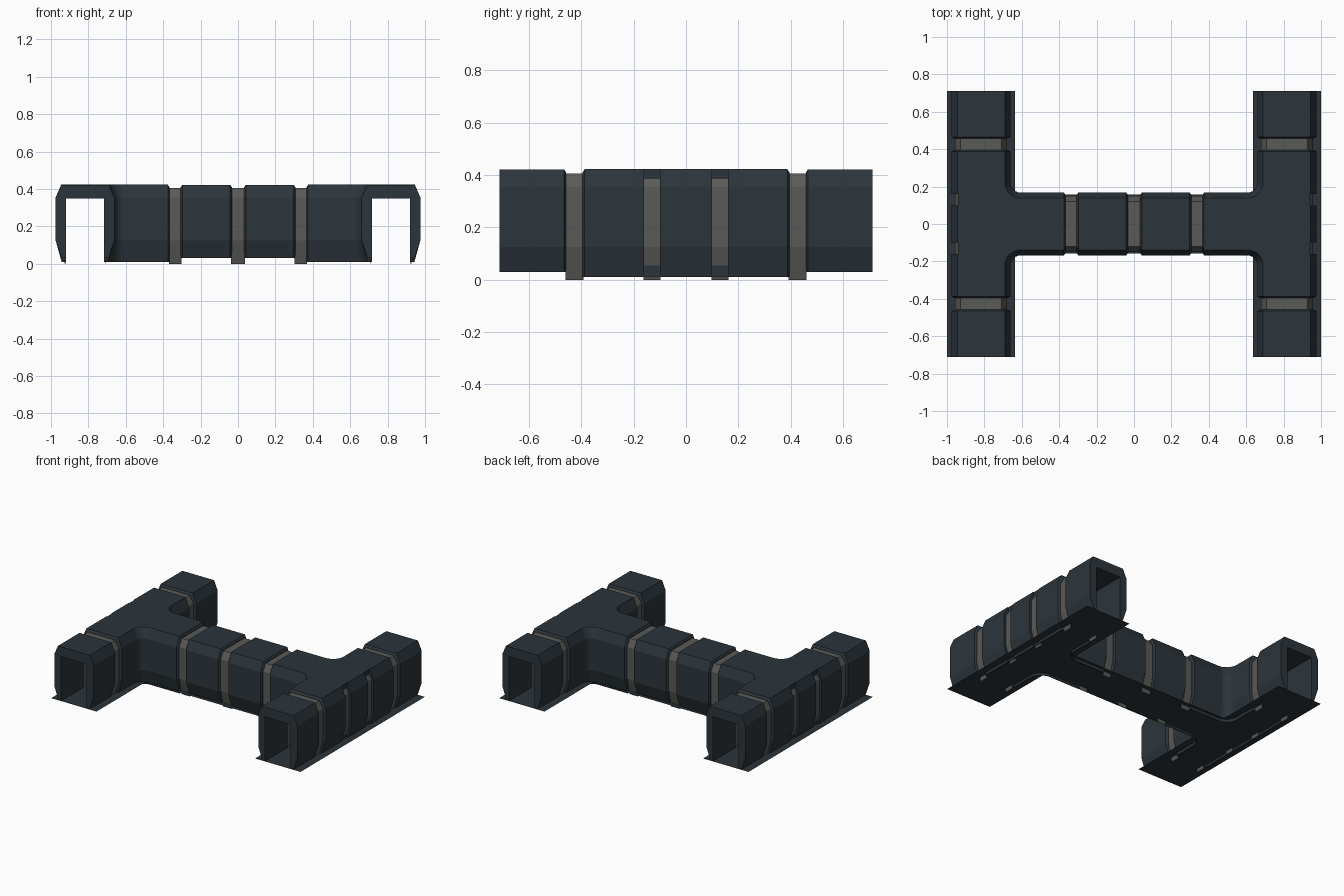
import bpy, bmesh, math

if "Cube" in bpy.data.objects:
    bpy.data.objects.remove(bpy.data.objects["Cube"])

CX = 0.818             # centre line of the side tunnels
HA, HC = 0.157, 0.168  # half widths: side tunnel, cross tunnel


def material(name, rgb):
    m = bpy.data.materials.new(name)
    m.diffuse_color = (*rgb, 1)
    m.use_nodes = True
    m.node_tree.nodes["Principled BSDF"].inputs["Base Color"].default_value = m.diffuse_color
    return m


HULL = material("dark slate hull", (0.025, 0.035, 0.044))
GREY = material("grey rib", (0.100, 0.100, 0.097))


def make(name, sections, mat, mirror=""):
    """Loft equal-length closed sections, cap the ends, mirror over the given world axes."""
    bm = bmesh.new()
    loops = [[bm.verts.new(p) for p in s] for s in sections]
    n = len(loops[0])
    for a, b in zip(loops, loops[1:]):
        for i in range(n):
            j = (i + 1) % n
            bm.faces.new((a[i], a[j], b[j], b[i]))
    bm.faces.new(loops[0])
    if len(loops) > 1:
        bm.faces.new(loops[-1])
    bmesh.ops.recalc_face_normals(bm, faces=bm.faces)
    me = bpy.data.meshes.new(name)
    bm.to_mesh(me)
    bm.free()
    me.materials.append(mat)
    ob = bpy.data.objects.new(name, me)
    bpy.context.collection.objects.link(ob)
    for ax in mirror:
        m = ob.modifiers.new("mirror " + ax, 'MIRROR')
        m.use_axis = [ax == a for a in "XYZ"]
        m.use_mirror_merge = False
    return ob


def half_outer(h, zb, inset=0.0):
    """Right half of the outer tunnel outline, bottom to top."""
    h -= inset
    return [(h - 0.032, zb), (h, 0.125), (h, 0.355), (h - 0.03, 0.422 - inset)]


def full(half):
    return half + [(-u, z) for u, z in reversed(half)]


def shell(h, zb, inset=0.0):
    """Chamfered arch with a square hole."""
    w = h - 0.055
    return full(half_outer(h, zb, inset)) + [(-w, zb), (-w, 0.35), (w, 0.35), (w, zb)]


def rib(h):
    """Arch sitting lower than the hull, with feet reaching the ground."""
    inner = [(h - 0.05, 0.0), (h - 0.048, 0.125), (h - 0.048, 0.34), (h - 0.062, 0.358)]
    return full(half_outer(h, 0.0, 0.017)) + full(inner)[::-1]


def place(profile, axis, t):
    return [(CX + u, t, z) if axis == 'Y' else (t, u, z) for u, z in profile]


def segment(name, axis, zb, ts, insets, mirror):
    h = HA if axis == 'Y' else HC
    make(name, [place(shell(h, zb, i), axis, t) for t, i in zip(ts, insets)], HULL, mirror)


# Straight hull segments with chamfered ends
segment("tunnel_end", 'Y', 0.03, (0.458, 0.466, 0.712), (0.012, 0, 0), "XY")
segment("cross_segment", 'X', 0.03, (0.033, 0.042, 0.298, 0.307), (0.012, 0, 0, 0.012), "X")

# Collars closing the junction ends
segment("junction_side_collar", 'Y', 0.01, (0.387, 0.395), (0, 0.012), "XY")
segment("junction_cross_collar", 'X', 0.01, (0.375, 0.366), (0, 0.012), "X")

# Ribs between the segments
make("side_rib", [place(rib(HA), 'Y', t) for t in (0.392, 0.461)], GREY, "XY")
make("cross_rib", [place(rib(HC), 'X', t) for t in (0.302, 0.370)], GREY, "X")
make("middle_rib", [place(rib(HC), 'X', t) for t in (-0.037, 0.037)], GREY)


def t_outline(ha, hc, r, length, x0, z):
    """Plan of a side tunnel joined by the cross tunnel with rounded inner corners."""
    px, py = CX - ha - r, hc + r
    arc = [(px + r * math.cos(a), py - r * math.sin(a))
           for a in (math.pi / 2 * i / 6 for i in range(7))]
    half = [(CX + ha, length), (CX - ha, length)] + arc + [(x0, hc)]
    return [(x, y, z) for x, y in half + [(x, -y) for x, y in reversed(half)]]


# T-shaped junction, hollowed, with two outer slots
levels = [(0.032, 0.01), (0, 0.125), (0, 0.355), (0.03, 0.424)]
junction = make("junction", [t_outline(HA - d, HC - d, 0.055 + d, 0.387, 0.375, z)
                             for d, z in levels], HULL)


def cut(cutter):
    cutter.hide_render = True
    cutter.display_type = 'WIRE'
    m = junction.modifiers.new("cut", 'BOOLEAN')
    m.operation, m.solver, m.object = 'DIFFERENCE', 'EXACT', cutter


# the hollow widens under the floor so that only a thin lip shows below it
hollow = [(0.038, -0.1), (0.038, 0.026), (0.055, 0.032), (0.055, 0.35)]
cut(make("hollow_cutter", [t_outline(HA - d, HC - d, 0.055 + d, 0.5, 0.3, z)
                           for d, z in hollow], HULL))
for side in (-1, 1):
    box = [(0.94, -0.1), (1.1, -0.1), (1.1, 0.6), (0.94, 0.6)]
    ya, yb = side * 0.13 - 0.031, side * 0.13 + 0.031
    cut(make("slot_cutter", [[(x, y, z) for x, z in box] for y in (ya, yb)], HULL))
m = junction.modifiers.new("mirror X", 'MIRROR')
m.use_mirror_merge = False

# Half ribs in the outer slots
half = half_outer(HA, 0.0, 0.017) + [(0.08, 0.405), (0.08, 0.36), (0.105, 0.36), (0.105, 0.0)]
make("outer_rib", [place(half, 'Y', t) for t in (0.098, 0.162)], GREY, "XY")

# Thin floor sheet under the whole H
make("floor", [t_outline(0.182, 0.158, 0.004, 0.712, 0.0, 0.028)], HULL, "X")
